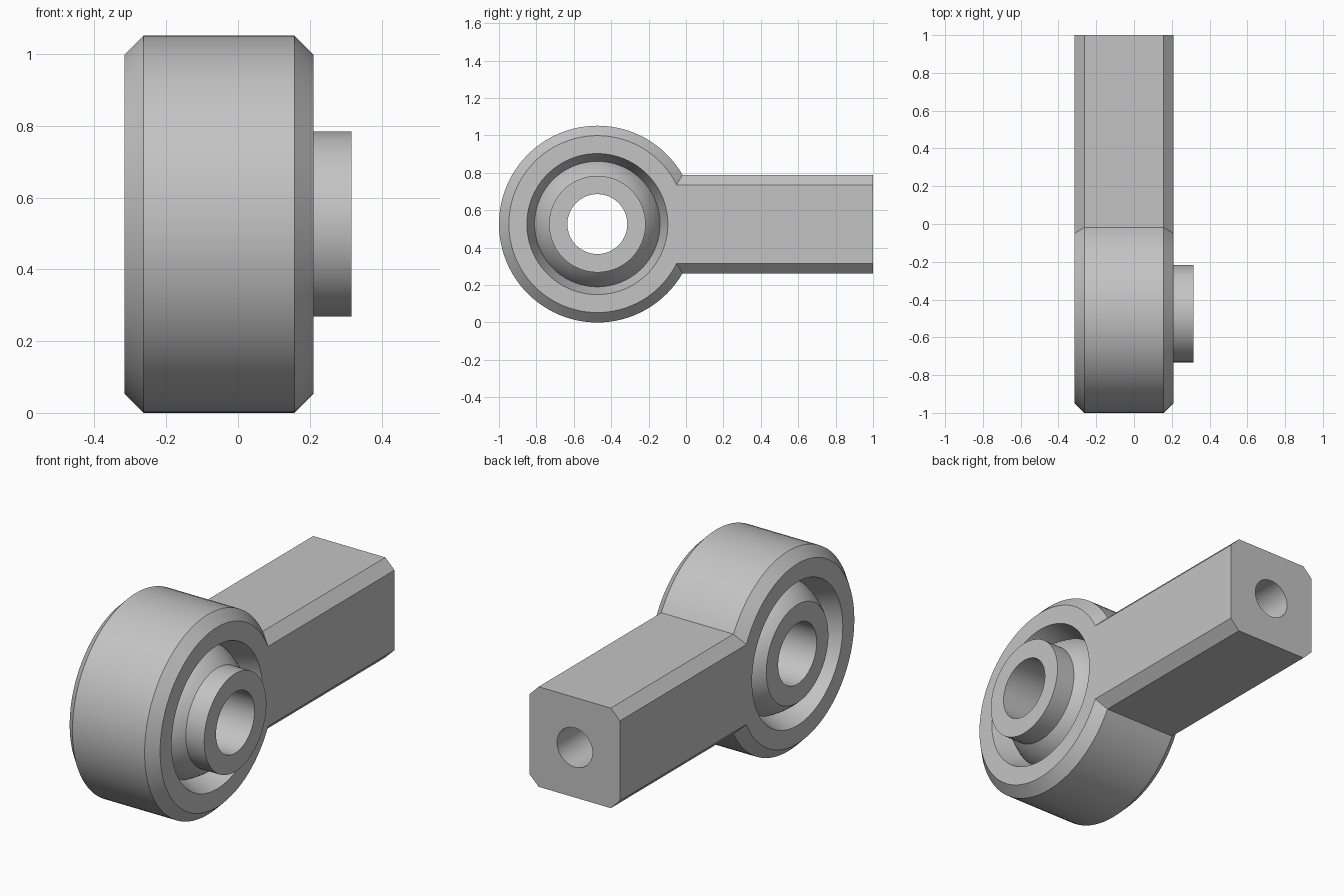
import bpy, bmesh, math
from mathutils import Matrix

SEGMENTS = 96
AXIS_Y, AXIS_Z = -0.474, 0.526      # centre of the eye
LEFT, RIGHT = -0.316, 0.21          # side faces of the housing
MID = (LEFT + RIGHT) / 2
HEAD_R, BEVEL = 0.526, 0.053
STEM_HALF = 0.263
BALL_R, SLEEVE_R, BORE_R = 0.368, 0.258, 0.16

cube = bpy.data.objects.get("Cube")
if cube:
    bpy.data.objects.remove(cube, do_unlink=True)

steel = bpy.data.materials.new("grey_steel")
steel.use_nodes = True
grey = (0.55, 0.55, 0.55, 1)
steel.diffuse_color = grey
steel.node_tree.nodes["Principled BSDF"].inputs["Base Color"].default_value = grey


def make_object(name, bm):
    bmesh.ops.recalc_face_normals(bm, faces=bm.faces)
    mesh = bpy.data.meshes.new(name)
    bm.to_mesh(mesh)
    bm.free()
    mesh.materials.append(steel)
    obj = bpy.data.objects.new(name, mesh)
    bpy.context.collection.objects.link(obj)
    return obj


def lathe(name, profile):
    """Turn a closed (x, radius) profile around the eye axis."""
    bm = bmesh.new()
    rings = []
    for i in range(SEGMENTS):
        a = math.tau * i / SEGMENTS
        rings.append([bm.verts.new((x, AXIS_Y + r * math.cos(a), AXIS_Z + r * math.sin(a)))
                      for x, r in profile])
    n = len(profile)
    for i, ring in enumerate(rings):
        nxt = rings[(i + 1) % SEGMENTS]
        for j in range(n):
            k = (j + 1) % n
            bm.faces.new((ring[j], ring[k], nxt[k], nxt[j]))
    return make_object(name, bm)


def combine(target, other, operation):
    """Apply a boolean and discard the helper."""
    mod = target.modifiers.new("combine", 'BOOLEAN')
    mod.operation, mod.solver, mod.object = operation, 'EXACT', other
    bpy.context.view_layer.objects.active = target
    bpy.ops.object.modifier_apply(modifier=mod.name)
    bpy.data.objects.remove(other, do_unlink=True)


def smooth(obj):
    bpy.ops.object.select_all(action='DESELECT')
    obj.select_set(True)
    bpy.context.view_layer.objects.active = obj
    bpy.ops.object.shade_smooth_by_angle(angle=math.radians(15))


# Housing ring: chamfered outside, funnel-shaped bore on both sides
half = RIGHT - MID
side = [(half, 0.377), (half, HEAD_R - BEVEL), (half - BEVEL, HEAD_R)]
right_side = [(0.15, 0.335)] + side
left_side = [(-x, r) for x, r in reversed(right_side)]
housing = lathe("housing", [(MID + x, r) for x, r in right_side + left_side])

# Stem: square bar with chamfered long edges, flush with the ring
h, b = STEM_HALF, STEM_HALF - BEVEL
start = AXIS_Y + 0.4
octagon = [(h, -b), (h, b), (b, h), (-b, h), (-h, b), (-h, -b), (-b, -h), (b, -h)]
bm = bmesh.new()
base = bm.faces.new([bm.verts.new((MID + x, start, AXIS_Z + z)) for x, z in octagon])
extruded = bmesh.ops.extrude_face_region(bm, geom=[base], use_keep_orig=True)
for v in extruded["geom"]:
    if isinstance(v, bmesh.types.BMVert):
        v.co.y = 1
stem = make_object("stem", bm)
combine(housing, stem, 'UNION')

# Blind hole in the end of the stem
bm = bmesh.new()
bmesh.ops.create_cone(bm, cap_ends=True, segments=48, radius1=0.103, radius2=0.103, depth=1.4,
                      matrix=Matrix.Translation((MID, 1, AXIS_Z)) @ Matrix.Rotation(math.pi / 2, 4, 'X'))
drill = make_object("hole_cutter", bm)
combine(housing, drill, 'DIFFERENCE')
smooth(housing)

# Ball with a sleeve on one side and a through bore
limit = math.acos(SLEEVE_R / BALL_R)
arc = [(MID + BALL_R * math.sin(t), BALL_R * math.cos(t))
       for t in (limit * (1 - i / 12) for i in range(25))]
ball = lathe("ball_and_sleeve",
             [(-LEFT, BORE_R), (-LEFT, SLEEVE_R)] + arc + [(LEFT, BORE_R)])
smooth(ball)
